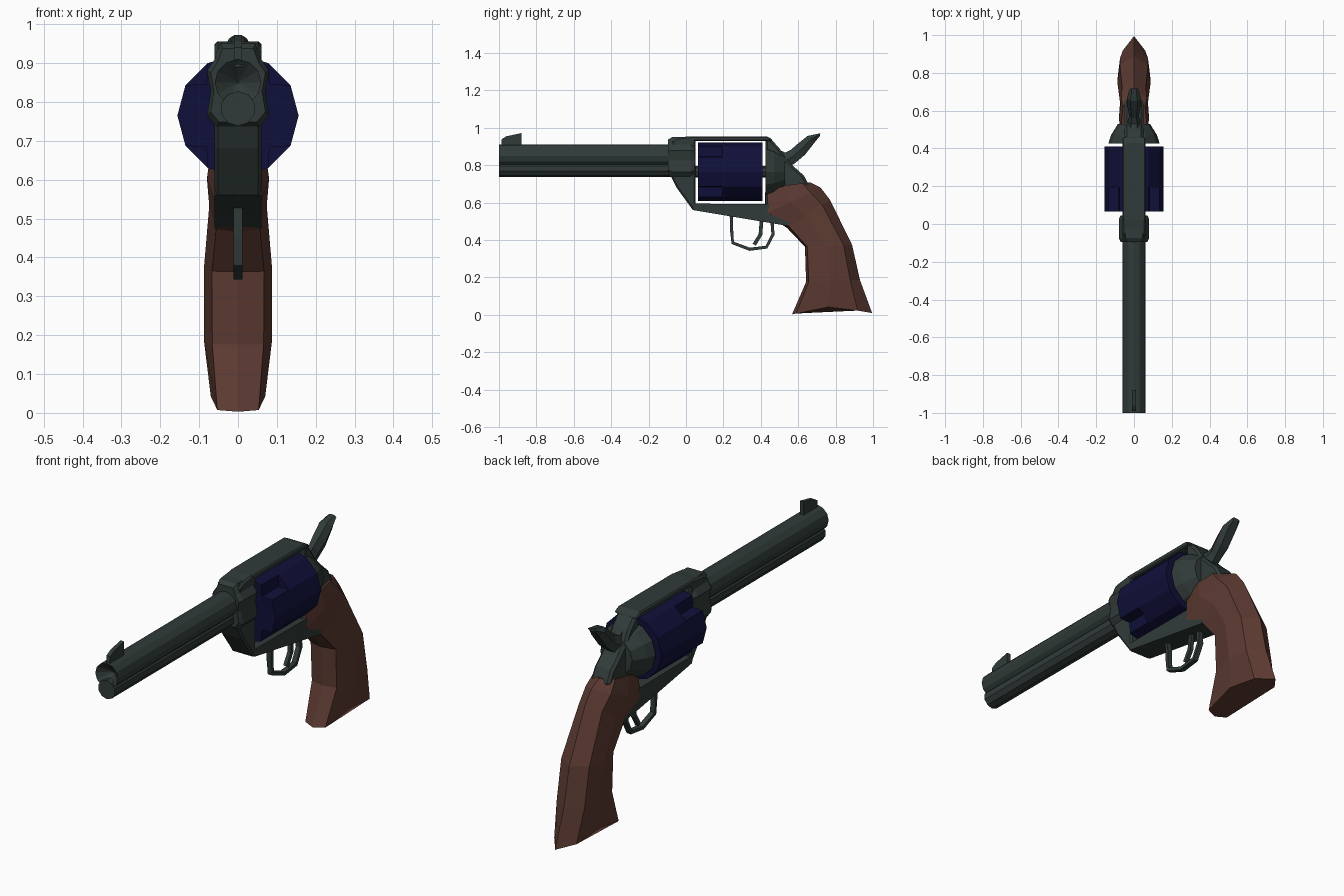
import bpy, bmesh, math
from mathutils import Vector

if "Cube" in bpy.data.objects:
    bpy.data.objects.remove(bpy.data.objects["Cube"])


def material(name, rgb):
    m = bpy.data.materials.new(name)
    m.diffuse_color = (*rgb, 1)
    m.use_nodes = True
    m.node_tree.nodes["Principled BSDF"].inputs["Base Color"].default_value = m.diffuse_color
    return m


STEEL = material("gunmetal", (0.030, 0.044, 0.041))
BLUE = material("blued steel", (0.005, 0.005, 0.042))
WOOD = material("brown wood", (0.105, 0.042, 0.031))


def make(name, lofts, mat, bevel=0):
    """One object from lofts; each loft is a list of equal-length point rings, capped at the ends."""
    bm = bmesh.new()
    for rings in lofts:
        vs = [[bm.verts.new(p) for p in r] for r in rings]
        n = len(vs[0])
        for a, b in zip(vs, vs[1:]):
            for i in range(n):
                j = (i + 1) % n
                bm.faces.new((a[i], a[j], b[j], b[i]))
        bm.faces.new(vs[0])
        bm.faces.new(vs[-1])
    bmesh.ops.recalc_face_normals(bm, faces=bm.faces)
    me = bpy.data.meshes.new(name)
    bm.to_mesh(me)
    bm.free()
    me.materials.append(mat)
    ob = bpy.data.objects.new(name, me)
    bpy.context.collection.objects.link(ob)
    if bevel:
        mod = ob.modifiers.new("bevel", 'BEVEL')
        mod.width, mod.segments = bevel, 1
        mod.limit_method, mod.angle_limit = 'ANGLE', math.radians(60)
    return ob


def side(pts, w):
    """Side profile (y, z) extruded to +-w in x."""
    return [[(s * w, y, z) for y, z in pts] for s in (-1, 1)]


def circle(y, z, r, n, turn=0):
    return [(r * math.cos(turn + math.tau * i / n), y, z + r * math.sin(turn + math.tau * i / n))
            for i in range(n)]


def strip(path, t, w):
    """Flat bar of thickness t and half width w following a (y, z) path."""
    pts = [Vector(p) for p in path]
    rings = []
    for i, p in enumerate(pts):
        d = (pts[min(i + 1, len(pts) - 1)] - pts[max(i - 1, 0)]).normalized()
        n = Vector((-d.y, d.x)) * t / 2
        a, b = p + n, p - n
        rings.append([(-w, *a), (w, *a), (w, *b), (-w, *b)])
    return rings


# Barrel with recessed muzzle, ejector tube below, front sight
make("barrel", [[circle(-0.05, 0.85, 0.06, 12), circle(-1, 0.85, 0.06, 12),
                 circle(-0.95, 0.85, 0.003, 12)]], STEEL)
make("ejector_tube", [[circle(-0.05, 0.783, 0.045, 10, math.pi / 10),
                       circle(-1, 0.783, 0.045, 10, math.pi / 10)]], STEEL)
make("front_sight", [side([(-0.99, 0.89), (-0.985, 0.94), (-0.96, 0.955), (-0.88, 0.972),
                           (-0.88, 0.89)], 0.010)], STEEL)

# Frame: front block, collar round the barrel, straps above and below the window, rear block
make("frame_front", [side([(-0.075, 0.93), (-0.05, 0.947), (0.02, 0.955), (0.052, 0.955), (0.052, 0.56),
                           (0.037, 0.56), (-0.05, 0.68), (-0.085, 0.75)], 0.06)], STEEL, 0.008)
half = [(0.055, 0.735), (0.08, 0.765), (0.07, 0.825), (0.08, 0.88), (0.06, 0.91), (0.045, 0.95)]
outline = half + [(-x, z) for x, z in reversed(half)]
make("barrel_collar", [[[(x * k, y, 0.845 + (z - 0.845) * k) for x, z in outline]
                        for y, k in ((-0.095, 0.88), (-0.075, 1), (0.025, 1), (0.045, 0.9))]], STEEL)
make("top_strap", [side([(0.02, 0.929), (0.02, 0.955), (0.43, 0.955), (0.46, 0.94), (0.46, 0.929)],
                        0.06)], STEEL, 0.008)
make("bottom_strap", [side([(0.03, 0.595), (0.44, 0.592), (0.56, 0.52), (0.55, 0.475), (0.04, 0.56)],
                           0.06)], STEEL)
make("frame_rear", [side([(0.425, 0.953), (0.45, 0.945), (0.50, 0.89), (0.53, 0.84), (0.58, 0.79),
                          (0.63, 0.745), (0.66, 0.69), (0.60, 0.55), (0.425, 0.55)], 0.05)], STEEL, 0.012)
make("recoil_shield", [[circle(0.425, 0.765, 0.136, 12), circle(0.47, 0.765, 0.122, 12),
                        circle(0.53, 0.765, 0.085, 12)]], STEEL)

# Cylinder: fluted front section, plain rear section, and its axle
C, R = 0.765, 0.156
rim = circle(0, C, R, 12)
fluted = []
for i, (x, _, z) in enumerate(rim):
    fluted.append((x, z))
    if i % 3 == 1:
        a = math.radians(30 * i + 15)
        fluted.append((0.115 * math.cos(a), C + 0.115 * math.sin(a)))
make("cylinder", [[[(x, y, z) for x, z in fluted] for y in (0.065, 0.195)],
                  [circle(0.195, C, R, 12), circle(0.41, C, R, 12)]], BLUE)
make("cylinder_axle", [[circle(0.04, C, 0.03, 8), circle(0.44, C, 0.03, 8)]], STEEL)

# Hammer: (upper y z), (lower y z), half width
hammer = [((0.46, 0.90), (0.50, 0.76), 0.03), ((0.53, 0.868), (0.55, 0.79), 0.033),
          ((0.56, 0.882), (0.585, 0.813), 0.026), ((0.60, 0.917), (0.636, 0.856), 0.034),
          ((0.65, 0.957), (0.69, 0.925), 0.036), ((0.718, 0.971), (0.717, 0.958), 0.022)]
make("hammer", [[[(-w * 0.5, *u), (w * 0.5, *u), (w, (u[0] + l[0]) / 2, (u[1] + l[1]) / 2), (w * 0.6, *l),
                  (-w * 0.6, *l), (-w, (u[0] + l[0]) / 2, (u[1] + l[1]) / 2)] for u, l, w in hammer]], STEEL)

# Trigger and guard
make("trigger_guard", [strip([(0.242, 0.54), (0.244, 0.45), (0.25, 0.385), (0.34, 0.351), (0.43, 0.362),
                              (0.465, 0.43), (0.46, 0.50)], 0.017, 0.012)], STEEL)
make("trigger", [strip([(0.405, 0.52), (0.398, 0.43), (0.365, 0.375)], 0.02, 0.009)], STEEL)

# Grip: front point, back point, half width, mid lift, lofted from top to butt
grip = [((0.422, 0.655), (0.665, 0.708), 0.068, 0.015), ((0.422, 0.54), (0.72, 0.68), 0.080, 0),
        ((0.54, 0.465), (0.77, 0.615), 0.074, 0), ((0.636, 0.364), (0.888, 0.374), 0.088, 0),
        ((0.642, 0.176), (0.93, 0.187), 0.087, 0), ((0.567, 0.003), (0.995, 0.01), 0.070, 0.04)]
section = [(0, 0), (0.05, 0.76), (0.45, 1), (0.82, 0.85), (1, 0)]
section += [(t, -x) for t, x in reversed(section[1:-1])]
rings = []
for f, b, w, lift in grip:
    f, b = Vector(f), Vector(b)
    ring = []
    for t, x in section:
        p = f.lerp(b, t)
        ring.append((x * w, p.x, p.y + lift * (1 - abs(2 * t - 1))))
    rings.append(ring)
make("grip", [rings], WOOD)
